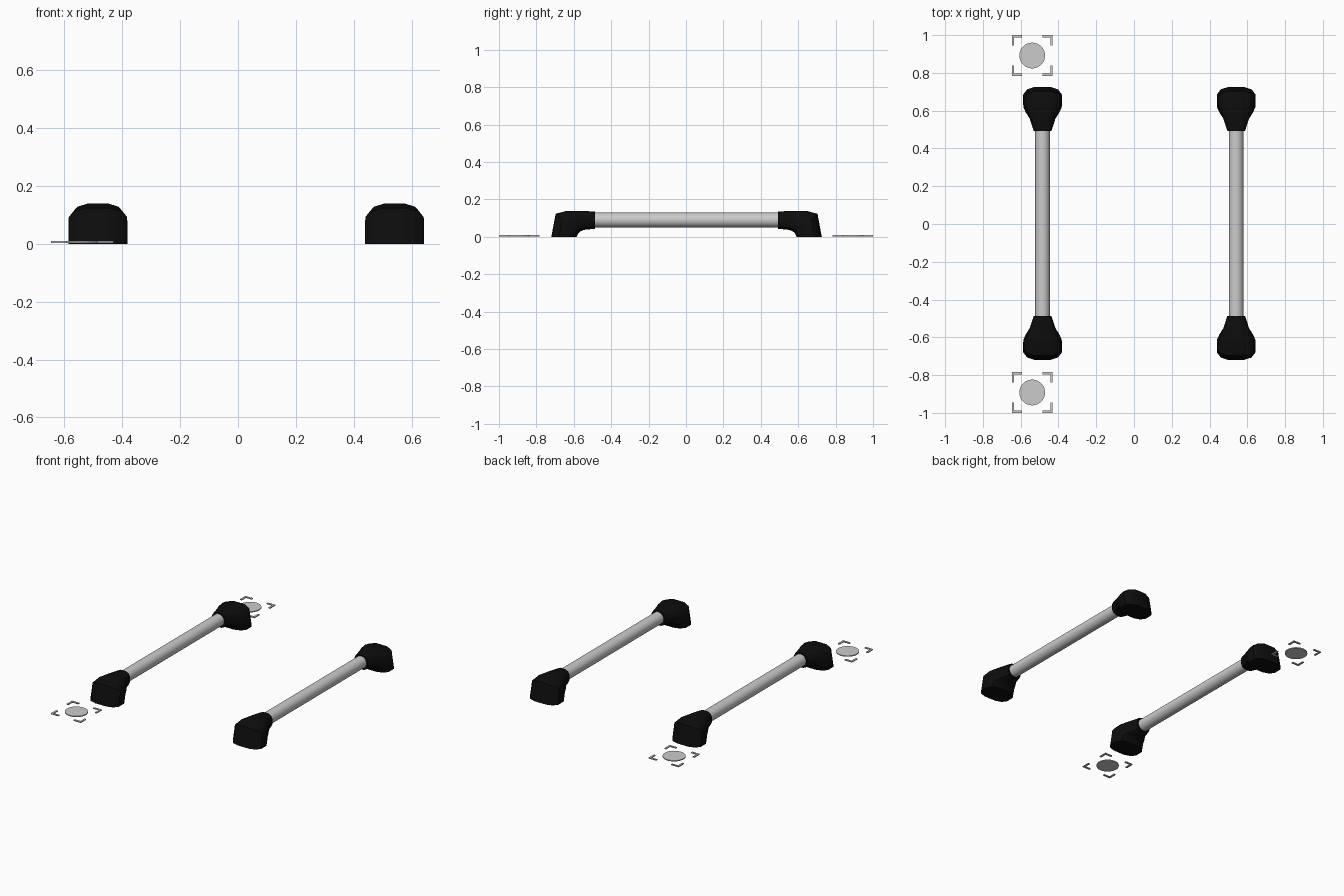
import bpy, bmesh, math
from mathutils import Vector, Matrix

if "Cube" in bpy.data.objects:
    bpy.data.objects.remove(bpy.data.objects["Cube"])

black = bpy.data.materials.new("black_plastic")
black.diffuse_color = (0.004, 0.004, 0.004, 1)
black.use_nodes = True
black.node_tree.nodes["Principled BSDF"].inputs["Base Color"].default_value = black.diffuse_color


def finish(bm, name, mat=None, angle=35):
    bmesh.ops.recalc_face_normals(bm, faces=bm.faces)
    me = bpy.data.meshes.new(name)
    bm.to_mesh(me)
    bm.free()
    ob = bpy.data.objects.new(name, me)
    bpy.context.collection.objects.link(ob)
    if mat:
        me.materials.append(mat)
    bpy.ops.object.select_all(action='DESELECT')
    ob.select_set(True)
    bpy.context.view_layer.objects.active = ob
    bpy.ops.object.shade_smooth_by_angle(angle=math.radians(angle))
    return ob


# Half cross-section of the foot: (width, height), outer side positive
half = [(0.4, 1), (0.8, 0.8), (1, 0.4), (1, -0.4), (0.8, -0.8), (0.4, -1)]
section = half + [(-w, h) for w, h in reversed(half)]

# Elbow rings: inner (y, z), outer (y, z), half width
rings = [
    ((0.490, 0.043), (0.490, 0.135), 0.047),
    ((0.550, 0.037), (0.565, 0.139), 0.068),
    ((0.568, 0.029), (0.640, 0.139), 0.090),
    ((0.578, 0.020), (0.700, 0.123), 0.101),
    ((0.588, 0.000), (0.723, 0.000), 0.1025),
]


def foot(name, x, side):
    bm = bmesh.new()
    loops = []
    for inner, outer, hw in rings:
        a, b = Vector((0, *inner)), Vector((0, *outer))
        mid, arm = (a + b) / 2, (b - a) / 2
        loop = []
        for w, h in section:
            p = mid + arm * h
            loop.append(bm.verts.new((x + w * hw, side * p.y + 0.003, p.z)))
        loops.append(loop)
    n = len(section)
    for l0, l1 in zip(loops, loops[1:]):
        for i in range(n):
            j = (i + 1) % n
            bm.faces.new((l0[i], l0[j], l1[j], l1[i]))
    bm.faces.new(loops[0])
    bm.faces.new(loops[-1])
    finish(bm, name, black)


# Two bars, each with an elbow foot at both ends
for label, x in (("left", -0.484), ("right", 0.541)):
    bm = bmesh.new()
    m = Matrix.Translation((x, 0.003, 0.09)) @ Matrix.Rotation(math.pi / 2, 4, 'X')
    bmesh.ops.create_cone(bm, cap_ends=True, segments=32, radius1=0.039,
                          radius2=0.039, depth=1.0, matrix=m)
    finish(bm, label + "_bar")
    foot(label + "_front_foot", x, -1)
    foot(label + "_back_foot", x, 1)

# Flat discs framed by four corner brackets
R, L, T = 0.108, 0.054, 0.012
corner = [(R, R), (R - L, R), (R - L, R - T), (R - T, R - T), (R - T, R - L), (R, R - L)]
for label, y in (("front", -0.892), ("back", 0.892)):
    bm = bmesh.new()
    bmesh.ops.create_cone(bm, cap_ends=True, segments=48, radius1=0.068, radius2=0.068,
                          depth=0.006, matrix=Matrix.Translation((-0.539, y, 0.006)))
    finish(bm, label + "_disc")
    bm = bmesh.new()
    for sx in (-1, 1):
        for sy in (-1, 1):
            f = bm.faces.new([bm.verts.new((-0.539 + sx * px, y + sy * py, 0.003))
                              for px, py in corner])
            ext = bmesh.ops.extrude_face_region(bm, geom=[f], use_keep_orig=True)
            top = [v for v in ext["geom"] if isinstance(v, bmesh.types.BMVert)]
            bmesh.ops.translate(bm, verts=top, vec=(0, 0, 0.006))
    finish(bm, label + "_corner_brackets")
